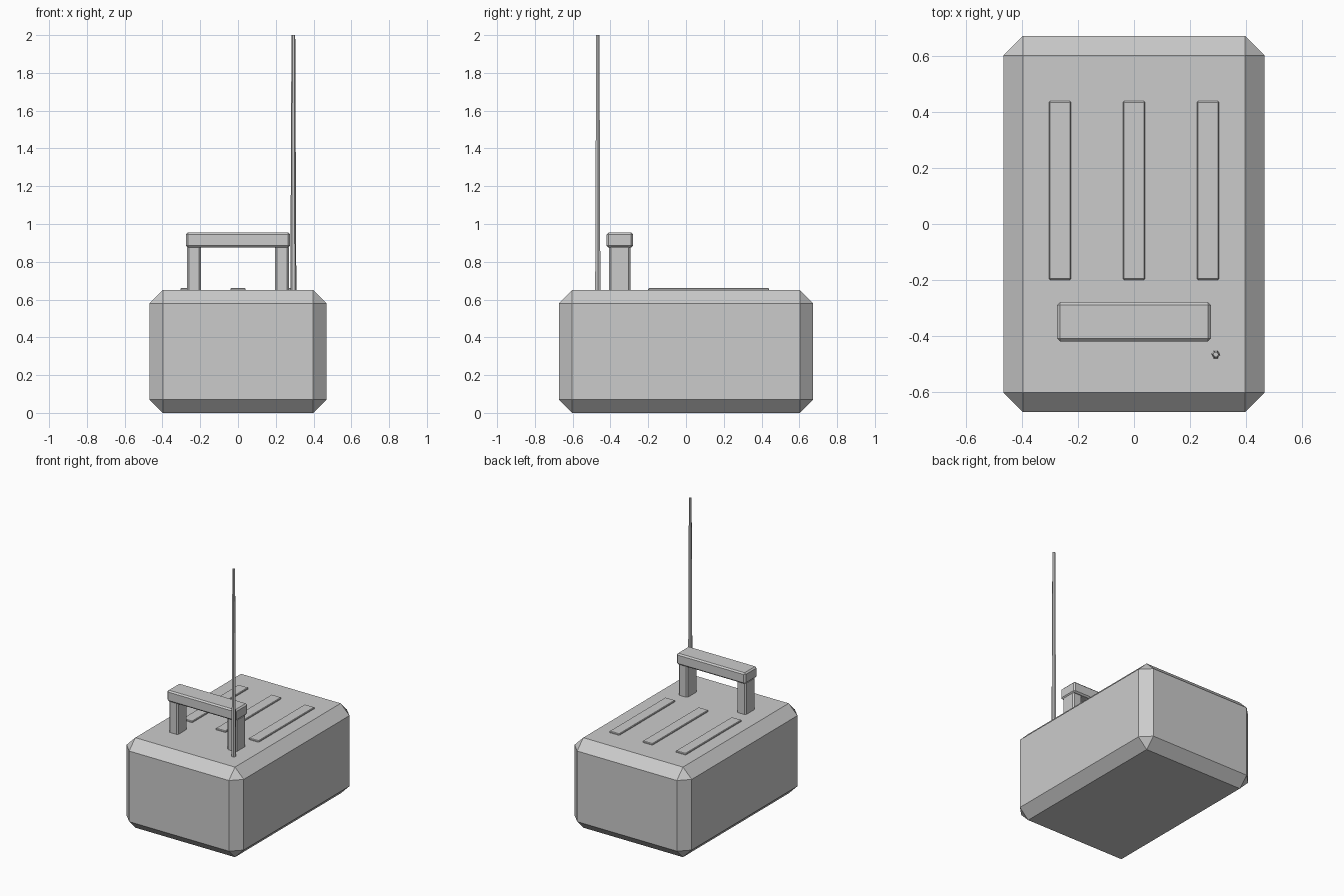
import bpy, bmesh
from math import radians
from mathutils import Matrix

if "Cube" in bpy.data.objects:
    bpy.data.objects.remove(bpy.data.objects["Cube"])


def add_object(name, bm):
    mesh = bpy.data.meshes.new(name)
    bm.to_mesh(mesh)
    bm.free()
    obj = bpy.data.objects.new(name, mesh)
    bpy.context.collection.objects.link(obj)
    return obj


def box(name, x, y, z, bevel):
    """Chamfered box from (min, max) ranges on each axis."""
    bm = bmesh.new()
    bmesh.ops.create_cube(bm, size=1)
    for v in bm.verts:
        v.co = [(a + b) / 2 + c * (b - a) for (a, b), c in zip((x, y, z), v.co)]
    bmesh.ops.bevel(bm, geom=bm.edges[:], offset=bevel, offset_type='OFFSET',
                    segments=1, profile=0.5, affect='EDGES')
    return add_object(name, bm)


# Main body with wide chamfers
box("body", (-0.468, 0.468), (-0.673, 0.673), (0, 0.65), 0.07)

# Carry handle: two posts and a grip bar
for side, cx in (("left", -0.233), ("right", 0.233)):
    box(f"handle_post_{side}", (cx - 0.037, cx + 0.037), (-0.407, -0.295), (0.64, 0.885), 0.01)
box("handle_grip", (-0.275, 0.275), (-0.42, -0.28), (0.875, 0.955), 0.01)

# Thin raised strips on the top
for i, cx in enumerate((-0.265, 0, 0.265)):
    box(f"top_strip_{i + 1}", (cx - 0.04, cx + 0.04), (-0.2, 0.44), (0.64, 0.66), 0.004)

# Tapered six-sided antenna
bm = bmesh.new()
bmesh.ops.create_cone(bm, cap_ends=True, segments=6, radius1=0.016, radius2=0.01,
                      depth=1.36,
                      matrix=Matrix.Translation((0.293, -0.467, 1.32)) @ Matrix.Rotation(radians(30), 4, 'Z'))
add_object("antenna", bm)
